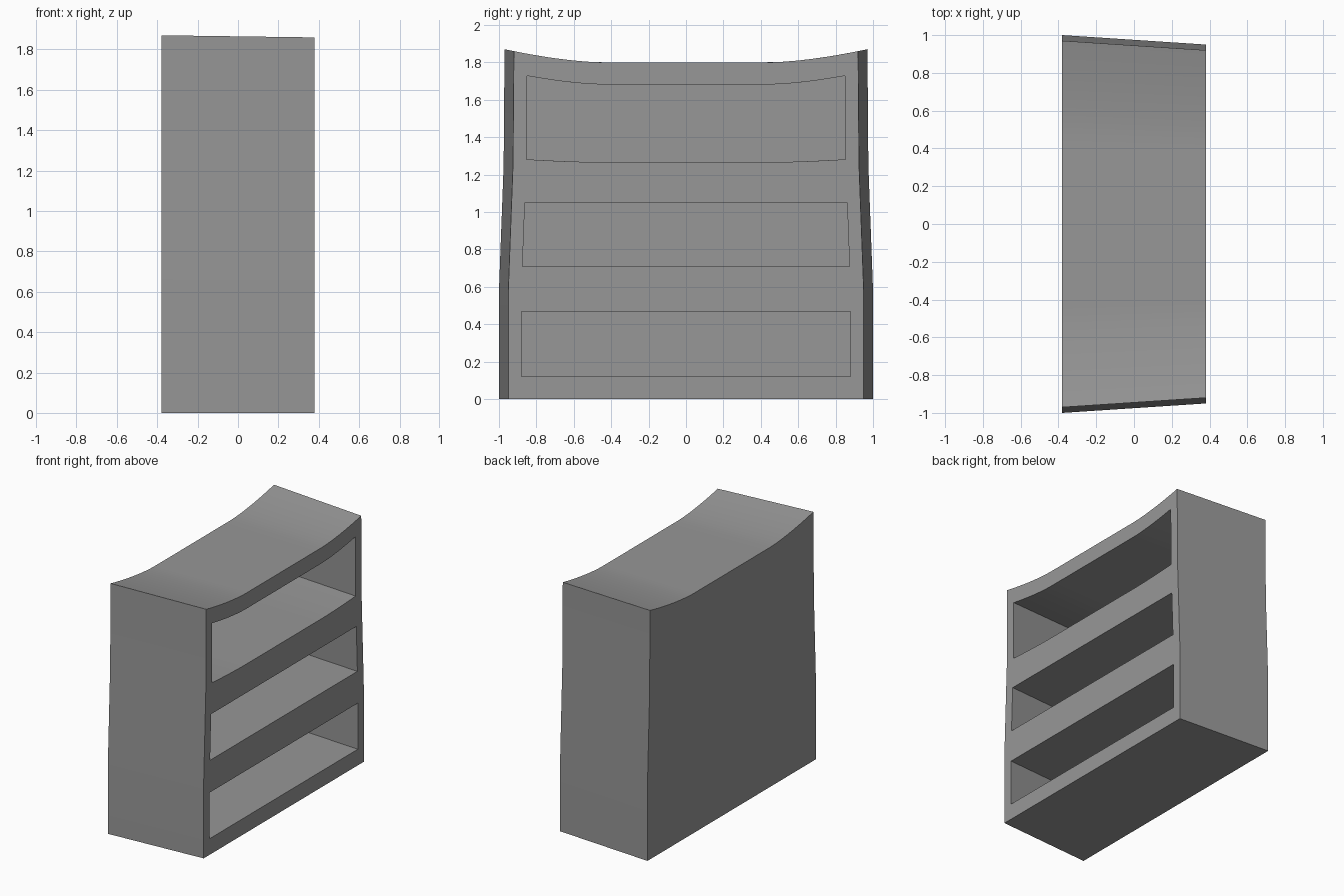
import bpy, bmesh

if "Cube" in bpy.data.objects:
    bpy.data.objects.remove(bpy.data.objects["Cube"])

COLS = 40          # columns across the width
BACK, FRONT = -0.38, 0.38
SIDE = [(0, 0.95), (0.58, 0.95), (1.25, 0.925), (2.0, 0.919)]  # front half width by height


def half_width(z, x):
    """Half width of the case, tapering upward and toward the open side."""
    z = max(z, 0)
    for (z0, w0), (z1, w1) in zip(SIDE, SIDE[1:]):
        if z <= z1:
            w = w0 + (w1 - w0) * (z - z0) / (z1 - z0)
            break
    return w + 0.05 * (FRONT - x) / (FRONT - BACK)


def lift(y):
    """Upward sweep near the two ends."""
    return 0.07 * (max(abs(y) - 0.45, 0) / 0.52) ** 1.6


def outline(x, z0, lift0, z1, lift1, inset):
    def row(z, k):
        pts = []
        for i in range(COLS + 1):
            u = -1 + 2 * i / COLS
            w = half_width(z + k * 0.06, x) - inset
            pts.append((x, u * w, z + k * lift(u * w)))
        return pts
    mids = [z for z, _ in SIDE if z0 + 0.02 < z < z1 - 0.02]
    right = [(x, half_width(z, x) - inset, z) for z in mids]
    left = [(x, -y, z) for x, y, z in reversed(right)]
    return row(z0, lift0) + right + row(z1, lift1)[::-1] + left


def block(name, x0, x1, *shape):
    bm = bmesh.new()
    a = [bm.verts.new(p) for p in outline(x0, *shape)]
    b = [bm.verts.new(p) for p in outline(x1, *shape)]
    n = len(a)
    bm.faces.new(a[::-1])
    bm.faces.new(b)
    for i in range(n):
        j = (i + 1) % n
        bm.faces.new((a[i], a[j], b[j], b[i]))
    bmesh.ops.recalc_face_normals(bm, faces=bm.faces)
    mesh = bpy.data.meshes.new(name)
    bm.to_mesh(mesh)
    bm.free()
    ob = bpy.data.objects.new(name, mesh)
    bpy.context.collection.objects.link(ob)
    return ob


# Solid case with a dipped top, in dark grey
case = block("bookcase_body", BACK, FRONT, 0.0, 0.0, 1.80, 1.0, 0.0)
grey = bpy.data.materials.new("dark_grey")
grey.diffuse_color = (0.31, 0.31, 0.31, 1)
grey.use_nodes = True
grey.node_tree.nodes["Principled BSDF"].inputs["Base Color"].default_value = grey.diffuse_color
case.data.materials.append(grey)
bpy.context.view_layer.objects.active = case

# Three shelf openings cut from the +x side
openings = [(0.121, 0.0, 0.467, 0.0),
            (0.708, 0.0, 1.05, 0.0),
            (1.266, 0.33, 1.682, 1.0)]
for i, shape in enumerate(openings):
    cutter = block(f"shelf_cutter_{i}", -0.355, FRONT + 0.04, *shape, 0.071)
    cutter.data.materials.append(grey)
    cutter.hide_render = True
    mod = case.modifiers.new("opening", 'BOOLEAN')
    mod.operation = 'DIFFERENCE'
    mod.solver = 'EXACT'
    mod.object = cutter
    bpy.ops.object.modifier_apply(modifier=mod.name)
    bpy.data.objects.remove(cutter)

# Smooth the curved top, keep the corners crisp
case.select_set(True)
bpy.ops.object.shade_smooth_by_angle(angle=0.5)
